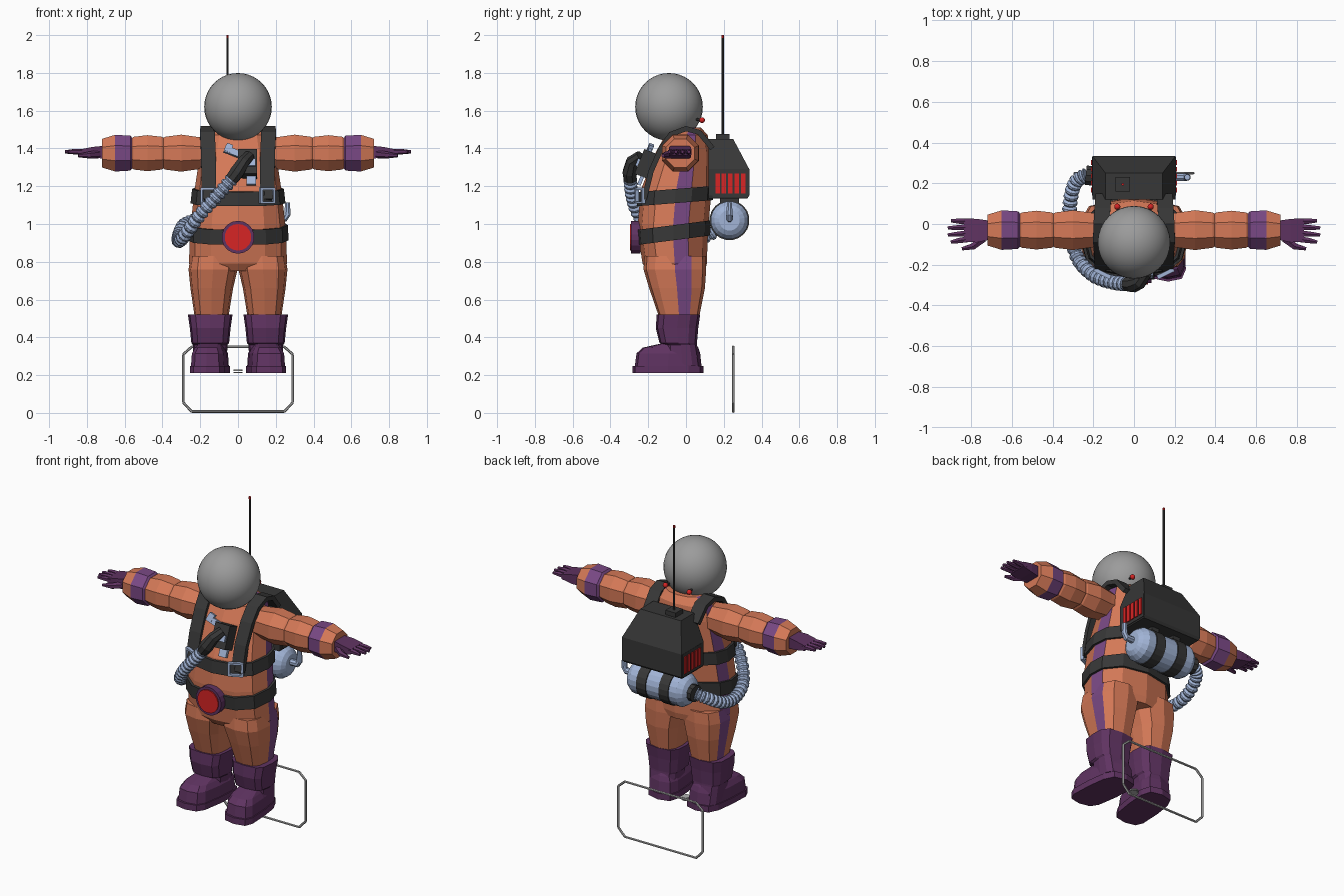
import bpy, bmesh, math
from mathutils import Vector, Quaternion

if "Cube" in bpy.data.objects:
    bpy.data.objects.remove(bpy.data.objects["Cube"])


def material(name, rgb):
    m = bpy.data.materials.new(name)
    m.use_nodes = True
    m.diffuse_color = (*rgb, 1)
    m.node_tree.nodes["Principled BSDF"].inputs["Base Color"].default_value = (*rgb, 1)
    return m


ORANGE = material("suit orange", (.66, .19, .095))
STRIPE = material("stripe purple", (.19, .065, .23))
PURPLE = material("boot purple", (.115, .033, .12))
DARK = material("dark rubber", (.038, .038, .038))
BLUE = material("pale blue metal", (.36, .46, .68))
RED = material("signal red", (.68, .018, .018))
GREY = material("helmet grey", (.33, .33, .33))
WIRE = material("wire grey", (.45, .45, .45))


def loft(name, rings, mats, rule=None):
    """Skin a stack of equal rings and cap both ends."""
    bm = bmesh.new()
    rows = [[bm.verts.new(p) for p in ring] for ring in rings]
    n = len(rows[0])
    for i in range(len(rows) - 1):
        for j in range(n):
            k = (j + 1) % n
            f = bm.faces.new((rows[i][j], rows[i][k], rows[i + 1][k], rows[i + 1][j]))
            f.material_index = rule(i, j) if rule else 0
    bm.faces.new(rows[0][::-1])
    bm.faces.new(rows[-1])
    bmesh.ops.recalc_face_normals(bm, faces=bm.faces)
    me = bpy.data.meshes.new(name)
    bm.to_mesh(me)
    bm.free()
    for m in mats:
        me.materials.append(m)
    ob = bpy.data.objects.new(name, me)
    bpy.context.collection.objects.link(ob)
    return ob


def tube(name, pts, radii, mats, sides=8, rule=None, flat=1):
    """Round section carried along a path; flat squashes it."""
    pts = [Vector(p) for p in pts]
    dirs = [(pts[min(i + 1, len(pts) - 1)] - pts[max(i - 1, 0)]).normalized() for i in range(len(pts))]
    q, rings = dirs[0].to_track_quat('Z', 'Y'), []
    for i, p in enumerate(pts):
        if i:
            q = dirs[i - 1].rotation_difference(dirs[i]) @ q
        r = radii[i] if isinstance(radii, (list, tuple)) else radii
        angles = [math.tau * (j + .5) / sides for j in range(sides)]
        rings.append([p + q @ Vector((r * math.cos(a), r * flat * math.sin(a), 0)) for a in angles])
    return loft(name, rings, mats, rule)


def box(name, loc, size, mat, rot=(0, 0, 0)):
    x, y, z = (v / 2 for v in size)
    rings = [[(-x, -y, h), (x, -y, h), (x, y, h), (-x, y, h)] for h in (-z, z)]
    ob = loft(name, rings, [mat])
    ob.location, ob.rotation_euler = loc, rot
    return ob


def ball(name, loc, r, mat):
    bpy.ops.mesh.primitive_uv_sphere_add(segments=32, ring_count=20, radius=r, location=loc)
    ob = bpy.context.object
    ob.name = name
    ob.data.materials.append(mat)
    bpy.ops.object.shade_smooth()
    return ob


# Suit cross-sections: the narrow faces at the sides carry the stripe
ANGLES = [math.radians(a) for a in (0, 22, 56, 90, 124, 158, 180, 210, 240, 270, 300, 330)]


def section(z, cx, rx, front, back, e=.85, tilt=0, side=1, splay=0):
    pts, mid, ry = [], (front + back) / 2, (back - front) / 2
    for a in ANGLES:
        c, s = math.cos(a), math.sin(a)
        y = mid + ry * math.copysign(abs(s) ** e, s)
        x = cx + rx * math.copysign(abs(c) ** e, c) - splay * y
        pts.append((x * side, y, z + tilt * (y + .25)))
    return pts


BODY = [(.75, .235, -.2, .1), (.79, .26, -.23, .11), (.92, .255, -.25, .115), (1.0, .25, -.255, .12),
        (1.18, .23, -.24, .135), (1.38, .2, -.16, .13), (1.47, .18, -.11, .115), (1.51, .11, -.04, .08)]
loft("torso", [section(z, 0, rx, f, b) for z, rx, f, b in BODY], [ORANGE, STRIPE],
     lambda i, j: int(j in (0, 5)))


def body_at(z):
    for a, b in zip(BODY, BODY[1:]):
        if a[0] <= z <= b[0]:
            t = (z - a[0]) / (b[0] - a[0])
            return [p + (q - p) * t for p, q in zip(a, b)][1:]


# Belts follow the torso and rise towards the back
for name, low, high, tilt in (("waist_belt", .89, .97, .13), ("chest_belt", 1.095, 1.17, .08)):
    rings = []
    for z in (low, high):
        rx, f, b = body_at(z)
        rings.append(section(z, 0, rx + .012, f - .014, b + .014, tilt=tilt))
    loft(name, rings, [DARK])

tube("buckle_rim", [(0, -.24, .93), (0, -.29, .93)], .087, [PURPLE], 18)
tube("buckle_disc", [(0, -.24, .93), (0, -.297, .93)], .071, [RED], 18)

for s, tag in ((1, "left"), (-1, "right")):
    # Legs and boots
    loft(tag + "_leg", [section(z, cx, rx, f, b, .65, side=s) for z, cx, rx, f, b in (
        (.83, .13, .12, -.22, .105), (.76, .132, .13, -.225, .107),
        (.66, .139, .113, -.195, .1), (.5, .14, .088, -.14, .068))],
        [ORANGE, STRIPE], lambda i, j: int(j == 0))
    loft(tag + "_boot_shaft", [section(z, .147, rx, f, b, .6, side=s) for z, rx, f, b in (
        (.25, .085, -.11, .075), (.36, .092, -.11, .058), (.37, .1, -.14, .058),
        (.45, .108, -.16, .065), (.52, .118, -.155, .075))], [PURPLE])
    loft(tag + "_boot_foot", [section(z, .14, rx, f, b, .55, side=s, splay=.1) for z, rx, f, b in (
        (.24, .095, -.272, .083), (.315, .09, -.262, .075), (.345, .075, -.23, .065),
        (.37, .06, -.12, .05))], [PURPLE])
    loft(tag + "_boot_sole", [section(z, .14, .1, -.283, .092, .55, side=s, splay=.1)
                              for z in (.21, .248)], [PURPLE])

    # Puffed sleeve with a purple band
    sleeve = [(.14, .085), (.21, .092), (.3, .106), (.385, .094), (.395, .088), (.405, .094), (.48, .103),
              (.55, .094), (.56, .088), (.57, .1), (.65, .105), (.72, .082)]
    tube(tag + "_arm", [(s * x, -.03, 1.375) for x, r in sleeve], [r for x, r in sleeve],
         [ORANGE, STRIPE], 8, lambda i, j: int(i in (8, 9)))

    # Glove: flat palm, four fingers and a thumb
    loft(tag + "_palm", [[(s * x, y0, 1.38 - h), (s * x, y1, 1.38 - h), (s * x, y1, 1.38 + h), (s * x, y0, 1.38 + h)]
         for x, y0, y1, h in ((.7, -.075, .015, .035), (.77, -.09, .025, .028), (.835, -.088, .028, .015))], [PURPLE])
    for i in range(4):
        y = -.074 + .029 * i
        tip = .9 + .015 * (i in (1, 2))
        tube(f"{tag}_finger_{i + 1}", [(s * .81, y, 1.38), (s * .86, y * 1.1, 1.383), (s * tip, y * 1.2, 1.382)],
             [.017, .015, .009], [PURPLE], 6)
    tube(tag + "_thumb", [(s * .74, -.07, 1.37), (s * .79, -.11, 1.365), (s * .845, -.122, 1.362)],
         [.022, .018, .009], [PURPLE], 6)

    # Shoulder strap with its square buckle
    path = [(.155, -.222, 1.13), (.155, -.185, 1.28), (.158, -.132, 1.4), (.162, -.08, 1.475),
            (.16, 0, 1.505), (.155, .07, 1.485), (.15, .14, 1.4)]
    rings = []
    for i, p in enumerate(path):
        a, b = path[max(i - 1, 0)], path[min(i + 1, len(path) - 1)]
        n = Vector((0, -(b[2] - a[2]), b[1] - a[1])).normalized() * .014
        rings.append([(s * (p[0] + w), p[1] + k * n.y, p[2] + k * n.z)
                      for w, k in ((-.039, -1), (.039, -1), (.039, 1), (-.039, 1))])
    loft(tag + "_shoulder_strap", rings, [DARK])
    for k in (-1, 1):
        turn = (0, 0, s * .45)
        box(tag + "_buckle_rail", (s * .155, -.243, 1.15 + k * .036), (.085, .02, .012), BLUE, turn)
        box(tag + "_buckle_post", (s * (.155 + k * .034), -.243 + k * .017, 1.15), (.013, .02, .08), BLUE, turn)

    # Side vent on the pack
    box(tag + "_vent_frame", (s * .2, .235, 1.215), (.012, .19, .145), DARK)
    for i in range(5):
        box(tag + "_vent_slat", (s * .207, .167 + .034 * i, 1.215), (.01, .024, .105), RED)
    ball(tag + "_helmet_light", (s * .082, .085, 1.55), .015, RED)
    tube(tag + "_light_stem", [(s * .07, .02, 1.56), (s * .082, .08, 1.55)], .007, [DARK], 6)
    # Tank bands and hangers
    tube(tag + "_tank_band", [(s * .045, .23, 1.02), (s * .11, .23, 1.02)], .106, [DARK], 20)
    box(tag + "_tank_hanger", (s * .0775, .23, 1.13), (.05, .1, .04), DARK)

ball("helmet", (0, -.09, 1.62), .179, GREY)

# Backpack and antenna
loft("backpack", [[(-x, .12, z), (x, .12, z), (x, b, z), (-x, b, z)] for x, b, z in (
    (.2, .325, 1.135), (.205, .335, 1.15), (.205, .335, 1.29), (.14, .25, 1.45))], [DARK])
box("antenna_base", (-.055, .195, 1.455), (.07, .07, .045), DARK)
tube("antenna", [(-.055, .195, 1.46), (-.055, .195, 1.99)], .006, [DARK], 6)
tube("antenna_tip", [(-.055, .195, 1.985), (-.055, .195, 2)], .0065, [RED], 6)

# Air tank with valve
TANK = [(-.205, .055), (-.19, .08), (-.16, .1), (.16, .1), (.19, .08), (.205, .055)]
tube("air_tank", [(x, .23, 1.02) for x, r in TANK], [r for x, r in TANK], [BLUE], 20)
tube("tank_valve", [(.19, .23, 1.03), (.25, .23, 1.03), (.262, .23, 1.05), (.262, .23, 1.115)],
     [.02, .02, .018, .014], [BLUE], 8)
tube("hose_socket", [(-.19, .235, 1.02), (-.237, .24, 1.02)], .05, [DARK], 10)

# Chest unit
LEAN = -.38
box("chest_unit", (.05, -.205, 1.315), (.1, .09, .14), DARK, (LEAN, 0, 0))
for loc, size, roll in (((-.025, -.195, 1.38), (.1, .02, .035), .35), ((-.05, -.19, 1.4), (.035, .025, .045), .35),
                        ((.07, -.252, 1.325), (.045, .02, .04), 0), ((.07, -.24, 1.23), (.05, .02, .05), 0)):
    box("chest_plate", loc, size, BLUE, (LEAN, roll, 0))
tube("hose_elbow", [(.06, -.24, 1.36), (.03, -.285, 1.33), (-.005, -.298, 1.275), (-.035, -.295, 1.235)],
     [.03, .034, .04, .036], [DARK], 8)

# Ribbed hose along a smooth path
KNOTS = [Vector(p) for p in ((.01, -.29, 1.29), (-.03, -.295, 1.24), (-.11, -.285, 1.15), (-.2, -.25, 1.05),
                             (-.275, -.17, .95), (-.31, -.04, .91), (-.315, .09, .93),
                             (-.29, .2, .99), (-.23, .24, 1.02), (-.17, .24, 1.03))]
trail = []
for a, b, c, d in zip(KNOTS, KNOTS[1:], KNOTS[2:], KNOTS[3:]):
    for k in range(12):
        t = k / 12
        trail.append((2 * b + (c - a) * t + (2 * a - 5 * b + 4 * c - d) * t ** 2
                      + (3 * b - a - 3 * c + d) * t ** 3) / 2)
tube("air_hose", trail, [(.027, .037, .037)[i % 3] for i in range(len(trail))], [BLUE], 10)

# Wire stand behind the feet, with a small plate between the boots
LOOP = [(.29, .31), (.245, .35), (-.245, .35), (-.29, .31), (-.29, .055), (-.245, .007), (.245, .007), (.29, .055)]
for a, b in zip(LOOP, LOOP[1:] + LOOP[:1]):
    tube("wire_stand", [(a[0], .25, a[1]), (b[0], .25, b[1])], .007, [WIRE], 6)
tube("ground_plate", [(0, 0, .21), (0, 0, .217)], .025, [WIRE], 12)
tube("ground_plate_top", [(0, 0, .223), (0, 0, .23)], .025, [WIRE], 12)
